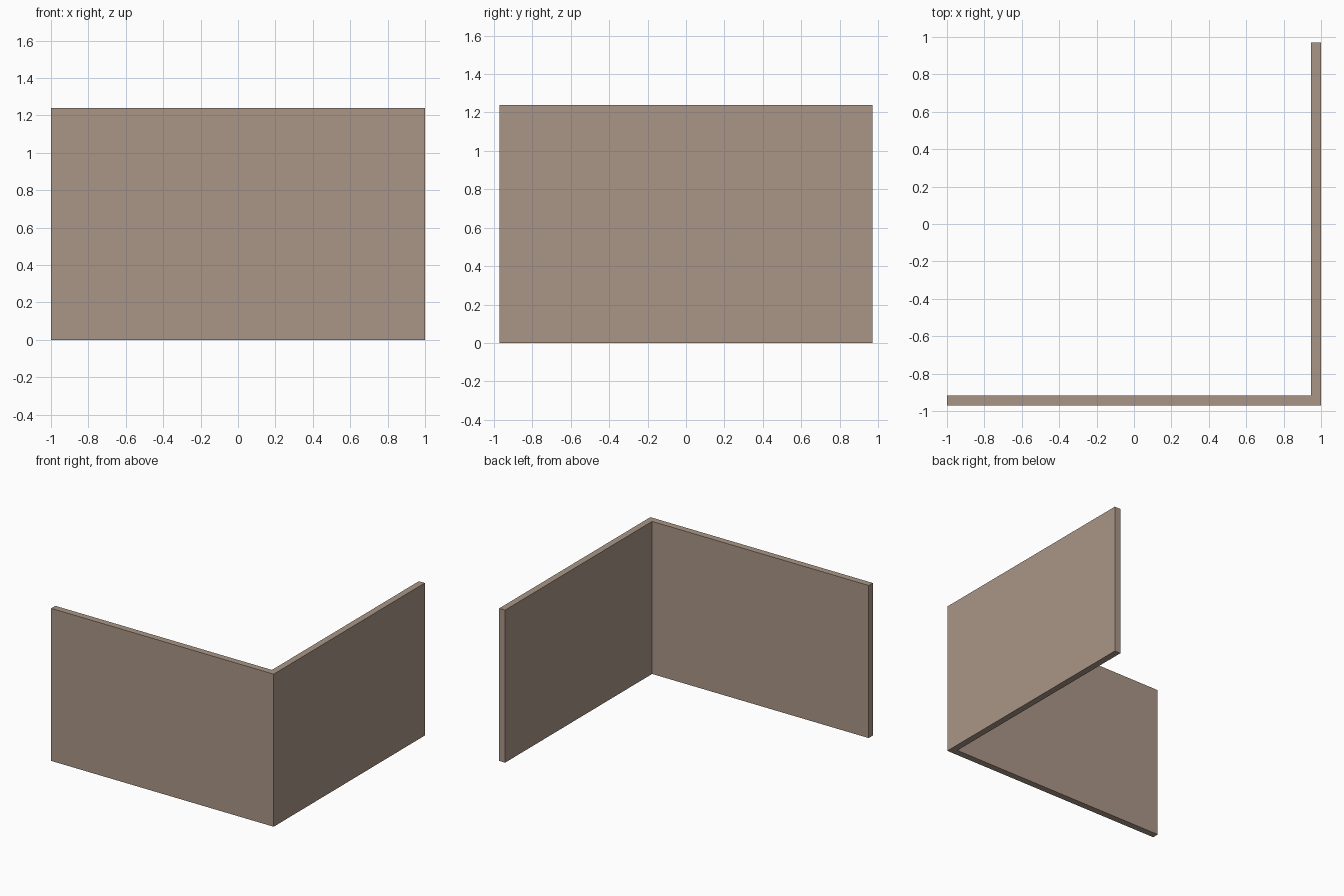
import bpy
import bmesh

if "Cube" in bpy.data.objects:
    bpy.data.objects.remove(bpy.data.objects["Cube"])

X, Y, H, T = 1.0, 0.97, 1.24, 0.053  # half width, half depth, height, wall thickness

mat = bpy.data.materials.new("warm_taupe")
mat.diffuse_color = (0.402, 0.305, 0.242, 1.0)
mat.use_nodes = True
mat.node_tree.nodes["Principled BSDF"].inputs["Base Color"].default_value = mat.diffuse_color

# L-shaped footprint: front wall and right wall meeting at one corner
outline = [(-X, -Y), (X, -Y), (X, Y), (X - T, Y), (X - T, -Y + T), (-X, -Y + T)]

bm = bmesh.new()
base = bm.faces.new([bm.verts.new((x, y, 0)) for x, y in outline])
# Raise the footprint to full wall height
top = bmesh.ops.extrude_face_region(bm, geom=[base], use_keep_orig=True)
verts = [g for g in top["geom"] if isinstance(g, bmesh.types.BMVert)]
bmesh.ops.translate(bm, vec=(0, 0, H), verts=verts)
bmesh.ops.recalc_face_normals(bm, faces=bm.faces)

mesh = bpy.data.meshes.new("corner_wall")
bm.to_mesh(mesh)
bm.free()
mesh.materials.append(mat)
bpy.context.collection.objects.link(bpy.data.objects.new("corner_wall", mesh))
